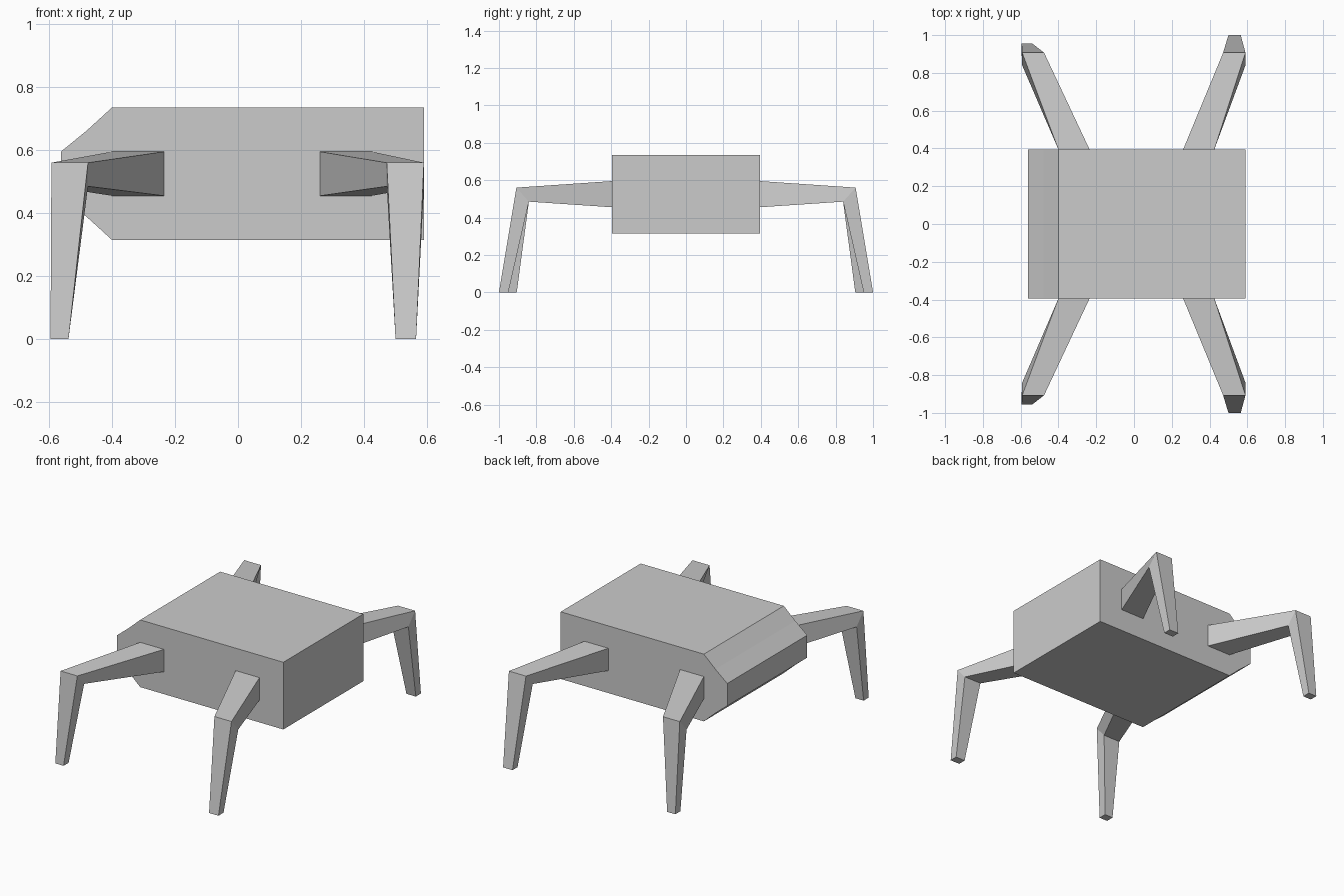
import bpy
import bmesh

cube = bpy.data.objects.get("Cube")
if cube:
    bpy.data.objects.remove(cube, do_unlink=True)

grey = bpy.data.materials.new("plain grey")
grey.use_nodes = True
colour = (0.6, 0.6, 0.6, 1.0)
grey.diffuse_color = colour
grey.node_tree.nodes["Principled BSDF"].inputs["Base Color"].default_value = colour


def loft(name, rings):
    """Join rings of points into a closed, flat-shaded solid."""
    bm = bmesh.new()
    loops = [[bm.verts.new(p) for p in ring] for ring in rings]
    n = len(loops[0])
    for a, b in zip(loops, loops[1:]):
        for i in range(n):
            j = (i + 1) % n
            bm.faces.new((a[i], a[j], b[j], b[i]))
    bm.faces.new(loops[0])
    bm.faces.new(loops[-1])
    bmesh.ops.recalc_face_normals(bm, faces=bm.faces)
    mesh = bpy.data.meshes.new(name)
    bm.to_mesh(mesh)
    bm.free()
    mesh.materials.append(grey)
    obj = bpy.data.objects.new(name, mesh)
    bpy.context.collection.objects.link(obj)
    return obj


# Body: block with a tapered nose on the -x end
upper = [(0.59, 0.735), (-0.40, 0.735), (-0.48, 0.662), (-0.562, 0.595)]
profile = upper + [(x, 1.05 - z) for x, z in reversed(upper)]
loft("body", [[(x, y, z) for x, z in profile] for y in (-0.395, 0.395)])


# Bent legs: hip, knee and foot sections
def leg(name, hip, knee, foot, foot_y, side):
    def section(xs, top, bottom):
        (yt, zt), (yb, zb) = top, bottom
        return [(xs[0], side * yt, zt), (xs[1], side * yt, zt),
                (xs[1], side * yb, zb), (xs[0], side * yb, zb)]

    loft(name, [
        section(hip, (0.394, 0.595), (0.394, 0.455)),
        section(knee, (0.907, 0.56), (0.84, 0.485)),
        section(foot, (foot_y, 0.0), (foot_y - 0.05, 0.0)),
    ])


for side, place in ((-1, "front"), (1, "back")):
    leg(place + "_left_leg", (0.26, 0.425), (0.472, 0.59), (0.50, 0.565), 1.0, side)
    leg(place + "_right_leg", (-0.235, -0.40), (-0.476, -0.592), (-0.538, -0.595), 0.955, side)
